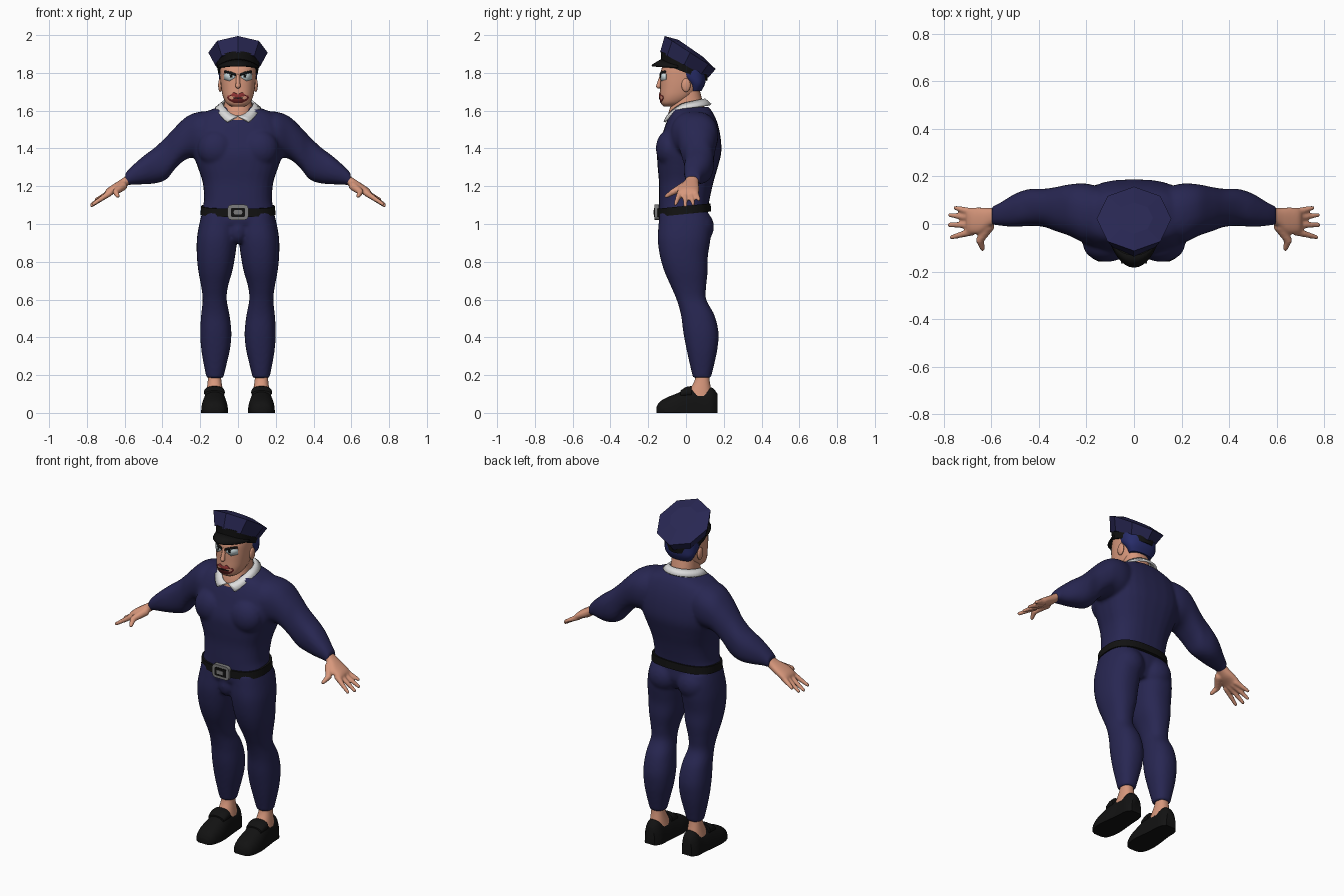
import bpy, bmesh, math
from math import sin, cos, pi, radians
from mathutils import Vector, Matrix
from mathutils.bvhtree import BVHTree

cube = bpy.data.objects.get("Cube")
if cube:
    bpy.data.objects.remove(cube, do_unlink=True)


def material(name, r, g, b):
    m = bpy.data.materials.new(name)
    m.use_nodes = True
    m.diffuse_color = (r, g, b, 1)
    m.node_tree.nodes["Principled BSDF"].inputs["Base Color"].default_value = (r, g, b, 1)
    return m


navy = material("navy cloth", .021, .02, .085)
black = material("black leather", .006, .006, .006)
skin = material("skin", .68, .31, .2)
white = material("white collar", .72, .72, .72)
grey = material("buckle grey", .2, .2, .2)
red = material("lip red", .25, .03, .03)
blue = material("dark blue hair", .02, .025, .14)
eye_white = material("eye white", .6, .7, .72)


def smooth_rows(rows, k=4):
    """Catmull-Rom interpolation between the rows of a loft."""
    out = []
    for i in range(len(rows) - 1):
        p0, p1, p2, p3 = (rows[max(0, min(len(rows) - 1, i + d))] for d in (-1, 0, 1, 2))
        for j in range(k):
            t = j / k
            out.append([b + .5 * t * (c - a + t * (2*a - 5*b + 4*c - d + t * (3 * (b - c) + d - a)))
                        for a, b, c, d in zip(p0, p1, p2, p3)])
    return out + [list(rows[-1])]


def skin_rings(bm, rings, caps=True):
    rings = [[bm.verts.new(p) for p in ring] for ring in rings]
    n = len(rings[0])
    for lo, hi in zip(rings, rings[1:]):
        for i in range(n):
            bm.faces.new((lo[i], lo[(i + 1) % n], hi[(i + 1) % n], hi[i]))
    if caps:
        bm.faces.new(rings[0])
        bm.faces.new(rings[-1])


def loft(bm, axis, rows, n=28, power=2.3, floor=-9):
    """Rows hold the position on the axis, then both ranges across it."""
    def rounded(u, lo, hi):
        return (lo + hi) / 2 + (hi - lo) / 2 * math.copysign(abs(u) ** (2 / power), u)
    rings = []
    for t, a0, a1, b0, b1 in smooth_rows(rows):
        ring = []
        for i in range(n):
            ang = 2 * pi * i / n
            a, b = rounded(cos(ang), a0, a1), rounded(sin(ang), b0, b1)
            p = {"x": (t, a, b), "y": (a, t, b), "z": (a, b, t)}[axis]
            ring.append((p[0], p[1], max(p[2], floor)))
        rings.append(ring)
    skin_rings(bm, rings)


def centred(rows):
    return [(z, -w, w, y0, y1) for z, w, y0, y1 in rows]


def ball(bm, centre, size):
    bmesh.ops.create_uvsphere(bm, u_segments=20, v_segments=12, radius=1,
                              matrix=Matrix.Translation(centre) @ Matrix.Diagonal((*size, 1)))


def capsule(bm, p, q, r1, r2):
    p, q = Vector(p), Vector(q)
    turn = (q - p).to_track_quat("Z", "Y").to_matrix().to_4x4()
    bmesh.ops.create_cone(bm, cap_ends=True, segments=12, radius1=r1, radius2=r2, depth=(q - p).length,
                          matrix=Matrix.Translation((p + q) / 2) @ turn)
    ball(bm, p, (r1,) * 3)
    ball(bm, q, (r2,) * 3)


def mirror_half(bm):
    dup = bmesh.ops.duplicate(bm, geom=bm.verts[:] + bm.edges[:] + bm.faces[:])["geom"]
    verts = [g for g in dup if isinstance(g, bmesh.types.BMVert)]
    bmesh.ops.scale(bm, vec=(-1, 1, 1), verts=verts)


def finish(bm, name, mat, voxel=0, solid=0, angle=45):
    bmesh.ops.recalc_face_normals(bm, faces=bm.faces)
    me = bpy.data.meshes.new(name)
    bm.to_mesh(me)
    bm.free()
    me.materials.append(mat)
    if angle:
        me.shade_smooth()
        me.set_sharp_from_angle(angle=radians(angle))
    ob = bpy.data.objects.new(name, me)
    bpy.context.collection.objects.link(ob)
    if solid:
        mod = ob.modifiers.new("thickness", "SOLIDIFY")
        mod.thickness, mod.offset = solid, 0
    if voxel:
        mod = ob.modifiers.new("fuse", "REMESH")
        mod.mode, mod.voxel_size, mod.use_smooth_shade = "VOXEL", voxel, True
        mod = ob.modifiers.new("soften", "SMOOTH")
        mod.factor, mod.iterations = .5, 6
    return ob


# Uniform: legs, arms, chest and seat fused with the torso
bm = bmesh.new()
loft(bm, "z", [(1.06, 0, .19, -.14, .12), (1, 0, .205, -.145, .135), (.92, .004, .218, -.15, .13),
               (.83, .015, .218, -.138, .116), (.75, .03, .21, -.115, .115), (.67, .053, .195, -.08, .107),
               (.6, .06, .187, -.05, .107), (.52, .045, .195, -.027, .15), (.43, .035, .2, -.015, .172),
               (.35, .04, .196, 0, .168), (.28, .055, .186, .015, .155), (.185, .078, .167, .037, .132)])
loft(bm, "x", [(.12, -.06, .15, 1.36, 1.595), (.2, -.08, .17, 1.35, 1.595), (.27, -.05, .167, 1.345, 1.57),
               (.33, -.03, .155, 1.295, 1.515), (.38, -.012, .148, 1.235, 1.462), (.44, -.008, .147, 1.215, 1.405),
               (.5, -.012, .127, 1.21, 1.36), (.565, -.007, .088, 1.208, 1.303), (.597, -.003, .074, 1.2, 1.268)])
ball(bm, (.115, -.085, 1.4), (.1, .075, .1))
ball(bm, (.095, .07, .985), (.09, .078, .09))
mirror_half(bm)
loft(bm, "z", centred([(.93, .08, -.09, .09), (1, .185, -.14, .12), (1.07, .19, -.142, .117), (1.13, .18, -.143, .125),
                       (1.22, .187, -.143, .145), (1.3, .213, -.15, .168), (1.38, .24, -.152, .187),
                       (1.46, .25, -.13, .183), (1.53, .235, -.107, .168), (1.585, .19, -.082, .145),
                       (1.62, .1, -.06, .12)]), power=2.6)
ball(bm, (0, -.095, .965), (.05, .05, .07))
finish(bm, "uniform", navy, voxel=.009)

# Hands
bm = bmesh.new()
loft(bm, "x", [(.56, .005, .068, 1.225, 1.28), (.61, -.012, .067, 1.182, 1.243), (.65, -.04, .07, 1.163, 1.217),
               (.69, -.042, .068, 1.143, 1.19), (.705, -.035, .06, 1.14, 1.172)])
for base, tip in [((-.032, 1.163), (.767, -.056, 1.105)), ((-.004, 1.163), (.776, -.004, 1.097)),
                  ((.025, 1.163), (.773, .038, 1.105)), ((.05, 1.165), (.75, .068, 1.13))]:
    capsule(bm, (.68, *base), tip, .017, .01)
capsule(bm, (.61, -.01, 1.2), (.648, -.068, 1.17), .024, .017)
capsule(bm, (.648, -.068, 1.17), (.636, -.104, 1.147), .017, .011)
mirror_half(bm)
finish(bm, "hands", skin, voxel=.006)

# Ankles and shoes
bm = bmesh.new()
loft(bm, "z", [(.22, .09, .157, .05, .122), (.17, .088, .16, .045, .125), (.09, .075, .17, .0, .14)])
mirror_half(bm)
finish(bm, "ankles", skin)
bm = bmesh.new()
loft(bm, "y", [(-.157, .095, .15, -.03, .03), (-.14, .07, .178, -.055, .058), (-.1, .057, .192, -.08, .082),
               (-.05, .053, .195, -.1, .102), (.02, .06, .187, -.13, .13), (.08, .065, .18, -.125, .125),
               (.135, .07, .176, -.135, .135), (.167, .09, .155, -.1, .1)], power=2.5, floor=0)
loft(bm, "y", [(-.03, .075, .175, .08, .118), (.0, .07, .18, .08, .137), (.03, .07, .18, .08, .142)])
mirror_half(bm)
finish(bm, "shoes", black)

# Belt, tilted up slightly at the back
bm = bmesh.new()
loft(bm, "z", centred([(1.053, .199, -.153, .133), (1.096, .195, -.152, .13)]), n=48, power=2.6)
for v in bm.verts:
    v.co.z += .1 * v.co.y
finish(bm, "belt", black)


def box(name, centre, size, mat, bevel=0):
    b = bmesh.new()
    bmesh.ops.create_cube(b, size=1, matrix=Matrix.Translation(centre) @ Matrix.Diagonal((*size, 1)))
    if bevel:
        edges = [e for e in b.edges if abs(e.verts[0].co.y - e.verts[1].co.y) > .001]
        bmesh.ops.bevel(b, geom=edges, offset=bevel, segments=3, affect="EDGES", profile=.5)
    finish(b, name, mat, angle=30)


box("buckle", (0, -.155, 1.062), (.11, .022, .08), grey, .02)
box("buckle_opening", (0, -.167, 1.062), (.076, .005, .048), black, .008)
box("buckle_prong", (0, -.17, 1.062), (.045, .006, .022), grey, .006)

# Head and neck
bm = bmesh.new()
loft(bm, "z", centred([(1.622, .035, -.118, -.05), (1.64, .062, -.133, -.01), (1.675, .08, -.138, .04),
                       (1.72, .089, -.137, .072), (1.77, .094, -.136, .09), (1.82, .096, -.13, .095),
                       (1.87, .088, -.11, .085)]), power=2.4, n=32)
bmesh.ops.recalc_face_normals(bm, faces=bm.faces)
face_tree = BVHTree.FromBMesh(bm)
finish(bm, "head", skin, angle=60)
bm = bmesh.new()
loft(bm, "z", centred([(1.55, .085, -.1, .1), (1.6, .08, -.09, .1), (1.64, .073, -.077, .09), (1.72, .07, -.06, .07)]))
finish(bm, "neck", skin)
bm = bmesh.new()
capsule(bm, (0, -.13, 1.785), (0, -.145, 1.73), .009, .013)
finish(bm, "nose", skin)
bm = bmesh.new()
ball(bm, (.094, .0, 1.735), (.011, .024, .036))
mirror_half(bm)
finish(bm, "ears", skin)
bm = bmesh.new()
loft(bm, "z", centred([(1.705, .07, .02, .082), (1.74, .092, .01, .1), (1.78, .101, -.035, .106),
                       (1.83, .102, -.05, .106), (1.86, .09, -.05, .09)]))
finish(bm, "hair", blue)


def face_plate(name, outline, mat, lift, both=True):
    """Thin painted patch that follows the front of the head."""
    b = bmesh.new()

    def drop(x, z):
        y = face_tree.ray_cast(Vector((x, -1, z)), Vector((0, 1, 0)))[0].y
        return b.verts.new((x, y - lift, z))
    n = len(outline)
    mid = drop(sum(p[0] for p in outline) / n, sum(p[1] for p in outline) / n)
    rim = [drop(*p) for p in outline]
    for i in range(n):
        b.faces.new((mid, rim[i], rim[(i + 1) % n]))
    if both:
        mirror_half(b)
    for f in b.faces:
        f.normal_update()
        if f.normal.y > 0:
            f.normal_flip()
    finish(b, name, mat, solid=.003)


face_plate("eyes", [(.016, 1.775), (.045, 1.757), (.074, 1.765), (.074, 1.795), (.045, 1.802), (.018, 1.79)],
           eye_white, .003)
face_plate("pupils", [(.03, 1.776), (.042, 1.776), (.044, 1.792), (.03, 1.792)], black, .005)
face_plate("brows", [(.01, 1.782), (.04, 1.794), (.075, 1.802), (.07, 1.813), (.035, 1.806), (.01, 1.795)],
           black, .005)
zigzag = [(.058 * cos(pi * i / 8), 1.668 + (.032 if i % 2 else .018) * sin(pi * i / 8)) for i in range(9)]
lower = [(-.045, 1.652), (-.02, 1.64), (.02, 1.64), (.045, 1.652)]
face_plate("mouth", zigzag + lower, red, .003, both=False)
face_plate("mouth_line", [(-.035, 1.667), (0, 1.663), (.035, 1.667), (0, 1.671)], black, .005, both=False)

# Collar: folded strip with two front points
bm = bmesh.new()
strip, steps = [], 40
for i in range(steps + 1):
    a = 2 * pi * i / steps
    o = .5 + (2 * pi - 1) * i / steps
    fi, fo = max(cos(a), 0), max(cos(o), 0)
    strip.append((bm.verts.new((.082 * sin(a), -.098 * cos(a), 1.64 - .02 * cos(a) - .05 * fi ** 2)),
                  bm.verts.new((.118 * sin(o), -.13 * cos(o), 1.612 - .02 * cos(o) - .07 * fo ** 2))))
for p, q in zip(strip, strip[1:]):
    bm.faces.new((p[0], q[0], q[1], p[1]))
finish(bm, "collar", white, solid=.012)


# Peaked cap: black band, eight-sided crown, visor
def tilted_ring(half, front, back, n):
    mid = [(f + b) / 2 for f, b in zip(front, back)]
    arm = [(f - b) / 2 for f, b in zip(front, back)]
    return [(half * sin(t), mid[0] + arm[0] * cos(t), mid[1] + arm[1] * cos(t))
            for t in (2 * pi * i / n for i in range(n))]


bm = bmesh.new()
skin_rings(bm, [tilted_ring(.106, (-.13, 1.85), (.112, 1.757), 32),
                tilted_ring(.114, (-.133, 1.915), (.118, 1.8), 32)])
finish(bm, "cap_band", black)
bm = bmesh.new()
skin_rings(bm, [tilted_ring(.122, (-.137, 1.91), (.118, 1.775), 8),
                tilted_ring(.157, (-.113, 1.995), (.157, 1.82), 8),
                tilted_ring(.08, (-.04, 1.975), (.09, 1.885), 8)])
finish(bm, "cap_crown", navy, angle=0)
bm = bmesh.new()
strip = []
for i in range(17):
    a = radians(-75 + 150 * i / 16)
    reach = cos(a) ** 2
    strip.append((bm.verts.new((.106 * sin(a), -.01 - .118 * cos(a), 1.835 + .035 * reach)),
                  bm.verts.new((.11 * sin(a), -.01 - .118 * cos(a) - .053 * reach, 1.826 + .012 * reach))))
for p, q in zip(strip, strip[1:]):
    bm.faces.new((p[0], q[0], q[1], p[1]))
finish(bm, "cap_visor", black, solid=.009)
